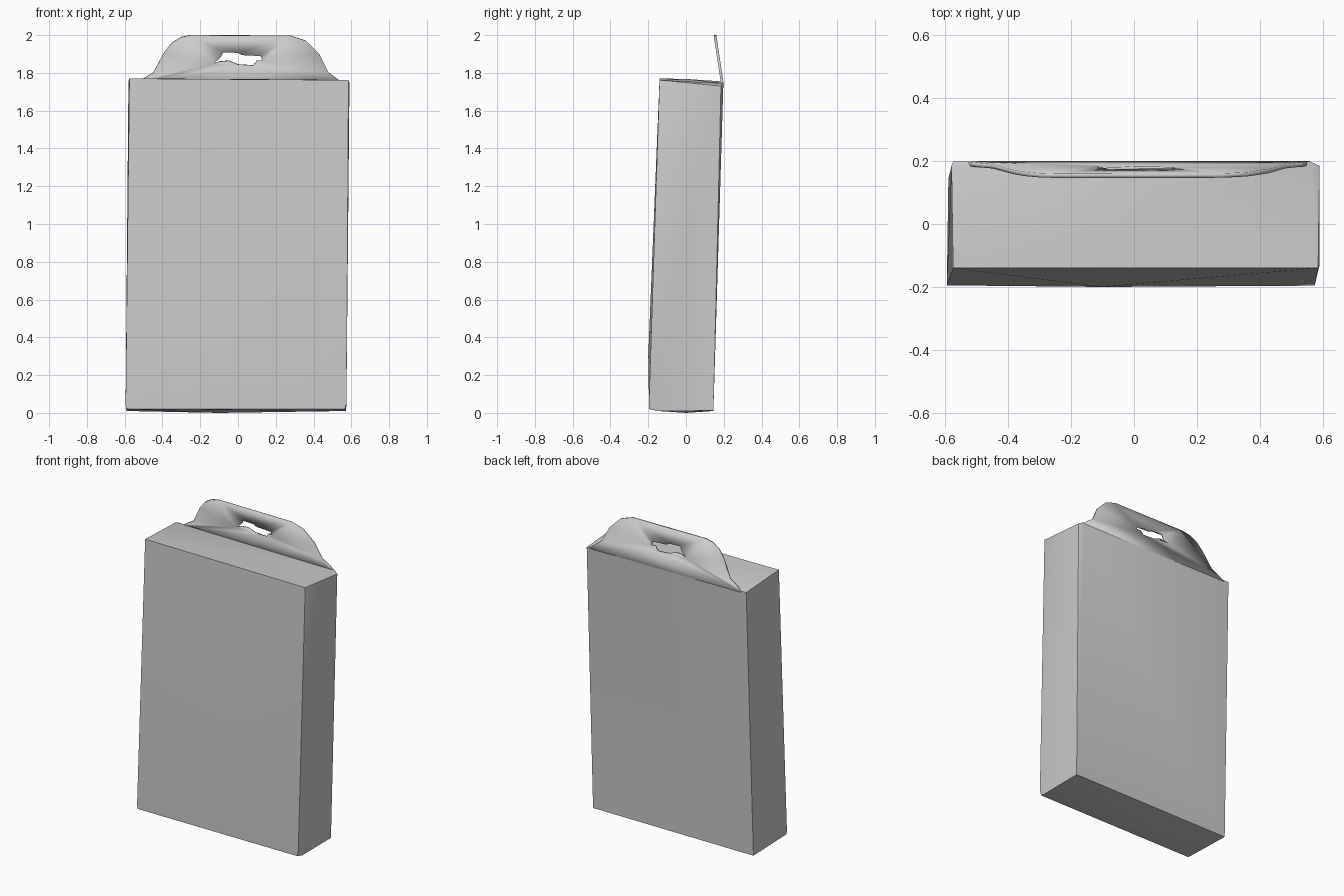
import bpy, bmesh

if "Cube" in bpy.data.objects:
    bpy.data.objects.remove(bpy.data.objects["Cube"])

grey = bpy.data.materials.new("plain grey")
grey.diffuse_color = (0.6, 0.6, 0.6, 1)
grey.use_nodes = True
grey.node_tree.nodes["Principled BSDF"].inputs["Base Color"].default_value = grey.diffuse_color


def finish(name, bm):
    bmesh.ops.recalc_face_normals(bm, faces=bm.faces)
    me = bpy.data.meshes.new(name)
    bm.to_mesh(me)
    bm.free()
    me.materials.append(grey)
    ob = bpy.data.objects.new(name, me)
    bpy.context.collection.objects.link(ob)
    return ob


def smooth(ob, angle):
    bpy.ops.object.select_all(action='DESELECT')
    bpy.context.view_layer.objects.active = ob
    ob.select_set(True)
    bpy.ops.object.shade_smooth_by_angle(angle=angle)


# Leaning carton body: hull of a bottom ring, a low front bulge and a top ring
bottom = [(-0.59, -0.195, 0.02), (0.565, -0.195, 0.02), (0.572, -0.15, 0.01),
          (0.572, 0.145, 0.012), (-0.59, 0.145, 0.01), (-0.1, 0.0, 0.0)]
low = [(-0.595, -0.195, 0.04), (-0.1, -0.2, 0.3), (0.574, -0.196, 0.05)]
top = [(-0.575, -0.14, 1.77), (0.585, -0.14, 1.762), (0.59, -0.13, 1.745),
       (0.59, 0.185, 1.73), (0.56, 0.198, 1.745), (-0.575, 0.198, 1.75),
       (-0.58, 0.185, 1.755), (0.0, 0.0, 1.768)]
bm = bmesh.new()
verts = [bm.verts.new(p) for p in bottom + low + top]
res = bmesh.ops.convex_hull(bm, input=verts)
loose = [v for v in bm.verts if not v.link_faces]
bmesh.ops.delete(bm, geom=loose, context='VERTS')
body = finish("carton_body", bm)
smooth(body, 0.6)

# Thin hanging tab with a ragged hand hole, leaning forward from the back edge
outline = [(-0.54, 1.74), (-0.5, 1.77), (-0.45, 1.80), (-0.39, 1.91), (-0.35, 1.96),
           (-0.3, 1.99), (-0.25, 2.0), (0.28, 1.997), (0.36, 1.97), (0.43, 1.90),
           (0.48, 1.80), (0.53, 1.765), (0.56, 1.735)]
hole = [(-0.13, 1.85), (-0.09, 1.885), (-0.08, 1.91), (0.0, 1.907), (0.02, 1.895),
        (0.12, 1.89), (0.13, 1.865), (0.10, 1.865), (0.08, 1.84), (0.0, 1.845),
        (-0.05, 1.865), (-0.1, 1.86)]
bm = bmesh.new()
edges = []
for loop in (outline, hole):
    vs = [bm.verts.new((x, 0.191 - (z - 1.75) * 0.15, z)) for x, z in loop]
    edges += [bm.edges.new((a, b)) for a, b in zip(vs, vs[1:] + vs[:1])]
bmesh.ops.triangle_fill(bm, edges=edges, use_beauty=True)
tab = finish("hanging_tab", bm)
mod = tab.modifiers.new("thickness", 'SOLIDIFY')
mod.thickness = 0.014
mod.offset = 0
smooth(tab, 0.5)
